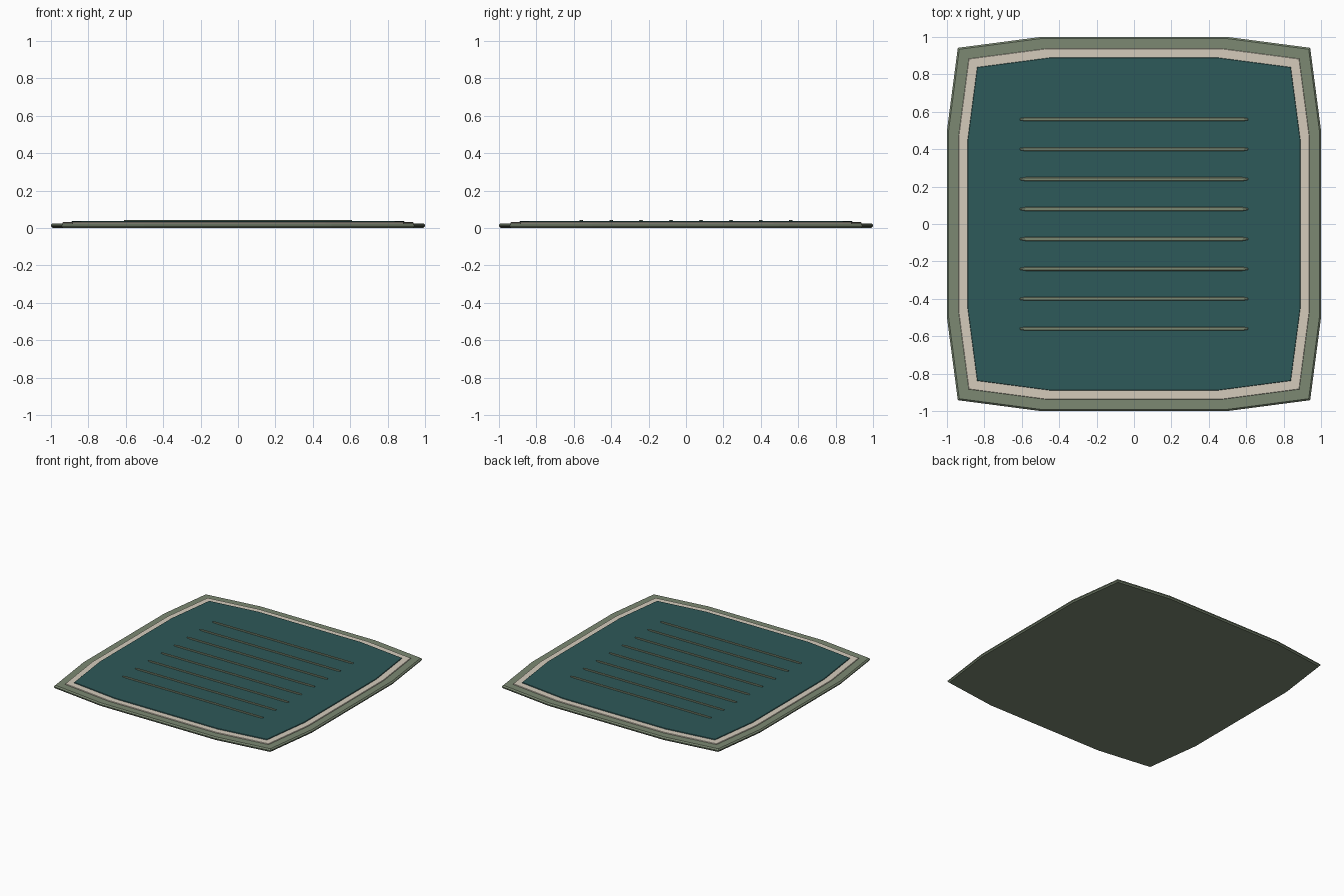
import bpy, bmesh

if "Cube" in bpy.data.objects:
    bpy.data.objects.remove(bpy.data.objects["Cube"])


def material(name, rgb):
    m = bpy.data.materials.new(name)
    m.diffuse_color = (*rgb, 1)
    m.use_nodes = True
    m.node_tree.nodes["Principled BSDF"].inputs["Base Color"].default_value = m.diffuse_color
    return m


sage = material("sage", (0.20, 0.25, 0.17))
cream = material("cream", (0.66, 0.60, 0.50))
teal = material("teal", (0.027, 0.10, 0.10))


def slab(name, outline, z0, z1, bevel, mat):
    """Extrude a flat outline from z0 to z1 and chamfer its rims."""
    bm = bmesh.new()
    face = bm.faces.new([bm.verts.new((x, y, z0)) for x, y in outline])
    new = bmesh.ops.extrude_face_region(bm, geom=[face])["geom"]
    for v in new:
        if isinstance(v, bmesh.types.BMVert):
            v.co.z = z1
    rims = [e for e in bm.edges if abs(e.verts[0].co.z - e.verts[1].co.z) < 1e-6]
    bmesh.ops.bevel(bm, geom=rims, offset=bevel, segments=1,
                    affect='EDGES', clamp_overlap=True)
    bmesh.ops.recalc_face_normals(bm, faces=bm.faces)
    me = bpy.data.meshes.new(name)
    bm.to_mesh(me)
    bm.free()
    me.materials.append(mat)
    ob = bpy.data.objects.new(name, me)
    bpy.context.collection.objects.link(ob)
    return ob


def mat_outline(s):
    """Twelve-sided rounded square, built by quarter turns."""
    pts, quarter = [], [(1, -0.5), (1, 0.5), (0.942, 0.942)]
    for _ in range(4):
        pts += [(x * s, y * s) for x, y in quarter]
        quarter = [(-y, x) for x, y in quarter]
    return pts


# Stacked layers of the rug
slab("rug_base", mat_outline(1.0), 0.0, 0.025, 0.009, sage)
slab("rug_border", mat_outline(0.938), 0.015, 0.031, 0.002, cream)
slab("rug_field", mat_outline(0.89), 0.022, 0.037, 0.002, teal)

# Thin raised ribs with tapered ends
for i in range(8):
    y = -0.56 + 0.16 * i
    rib = [(-0.61, y - 0.005), (-0.58, y - 0.01), (0.58, y - 0.01), (0.61, y - 0.005),
           (0.61, y + 0.005), (0.58, y + 0.01), (-0.58, y + 0.01), (-0.61, y + 0.005)]
    slab(f"raised_rib_{i + 1}", rib, 0.031, 0.043, 0.003, sage)
